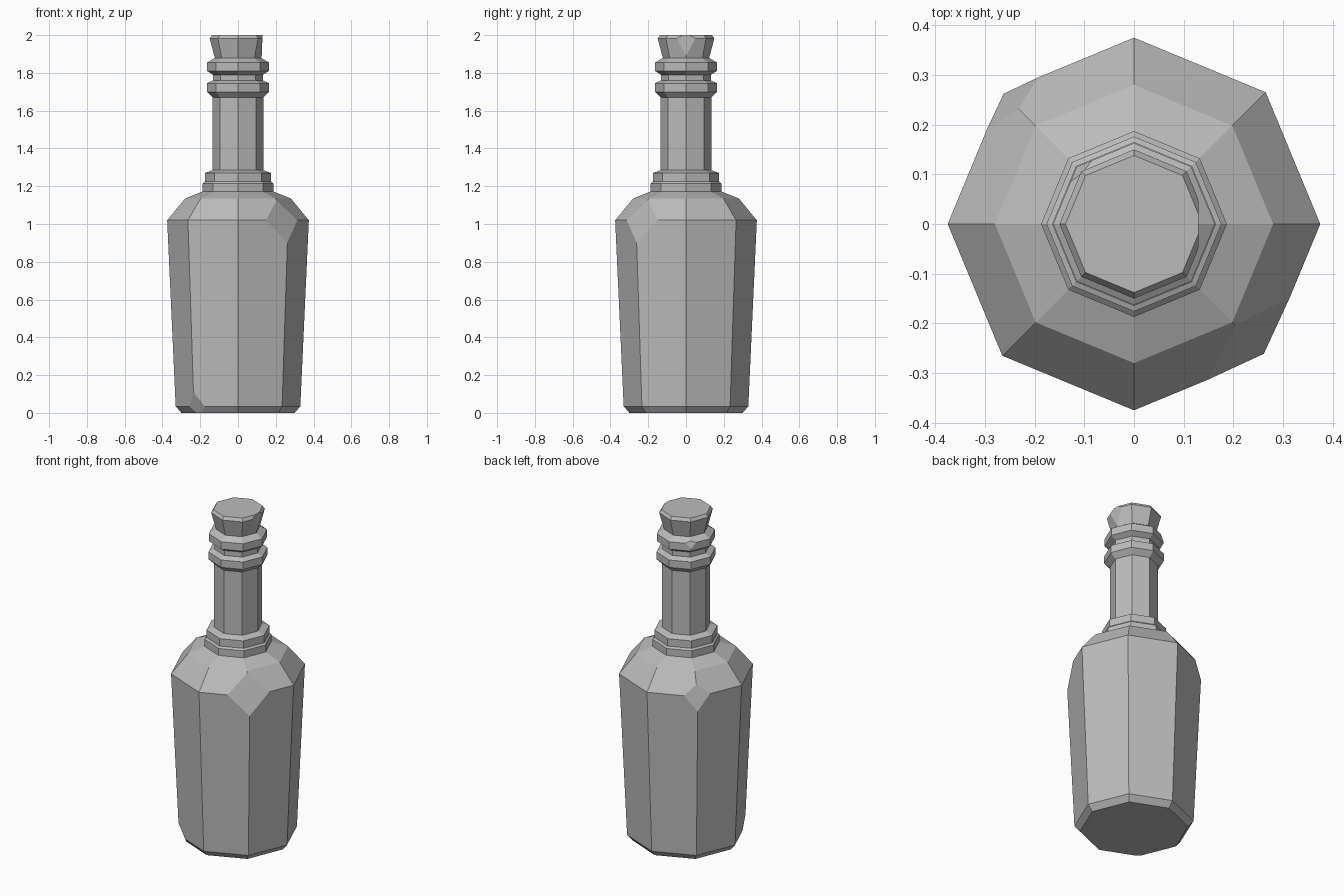
import bpy, bmesh
from math import sin, cos, radians, tau
from mathutils import Vector

SIDES = 8

old = bpy.data.objects.get("Cube")
if old:
    bpy.data.objects.remove(old, do_unlink=True)

grey = bpy.data.materials.new("plain_grey")
grey.use_nodes = True
grey.diffuse_color = (0.5, 0.5, 0.5, 1)
grey.node_tree.nodes["Principled BSDF"].inputs["Base Color"].default_value = (0.5, 0.5, 0.5, 1)


def chip(bm, angle, low, high):
    """Slice off a corner along a plane through two (radius, height) points."""
    a = radians(angle)
    out = Vector((cos(a), sin(a), 0))
    nr, nz = high[1] - low[1], low[0] - high[0]
    geom = bm.verts[:] + bm.edges[:] + bm.faces[:]
    cut = bmesh.ops.bisect_plane(
        bm, geom=geom, dist=1e-5,
        plane_co=out * low[0] + Vector((0, 0, low[1])),
        plane_no=(out * nr + Vector((0, 0, nz))).normalized(),
        clear_outer=True)
    edges = [e for e in cut["geom_cut"]
             if isinstance(e, bmesh.types.BMEdge) and e.is_boundary]
    bmesh.ops.holes_fill(bm, edges=edges, sides=0)


def turned(name, profile, chips=()):
    """Closed eight-sided solid from (radius, height) points, with chipped corners."""
    bm = bmesh.new()
    rings = [[bm.verts.new((r * cos(tau * i / SIDES), r * sin(tau * i / SIDES), z))
              for i in range(SIDES)] for r, z in profile]
    for lower, upper in zip(rings, rings[1:]):
        for i in range(SIDES):
            j = (i + 1) % SIDES
            bm.faces.new((lower[i], lower[j], upper[j], upper[i]))
    bm.faces.new(rings[0][::-1])
    bm.faces.new(rings[-1])
    for c in chips:
        chip(bm, *c)
    bmesh.ops.recalc_face_normals(bm, faces=bm.faces[:])
    mesh = bpy.data.meshes.new(name)
    bm.to_mesh(mesh)
    bm.free()
    mesh.materials.append(grey)
    obj = bpy.data.objects.new(name, mesh)
    bpy.context.collection.objects.link(obj)
    return obj


# Body with two chipped shoulders and one chipped foot
turned("bottle_body",
       [(0.30, 0), (0.33, 0.035), (0.375, 1.02), (0.28, 1.135), (0.18, 1.175)],
       [(-45, (0.37, 0.9), (0.283, 1.14)),
        (135, (0.371, 0.93), (0.345, 1.02)),
        (-135, (0.295, 0.005), (0.334, 0.11))])

# Stepped collar at the foot of the neck
turned("neck_collar",
       [(0.187, 1.165), (0.187, 1.215), (0.176, 1.225), (0.176, 1.27), (0.134, 1.285)])

# Neck with two lip rings, the upper one nicked
turned("bottle_neck",
       [(0.134, 1.26), (0.134, 1.67), (0.165, 1.70), (0.165, 1.745), (0.132, 1.76),
        (0.132, 1.79), (0.163, 1.81), (0.163, 1.855), (0.122, 1.88)],
       [(135, (0.165, 1.82), (0.14, 1.88))])

# Flared stopper, chipped on one side
turned("stopper",
       [(0.12, 1.87), (0.15, 1.982), (0.138, 2.0)],
       [(0, (0.126, 1.9), (0.13, 2.0))])
